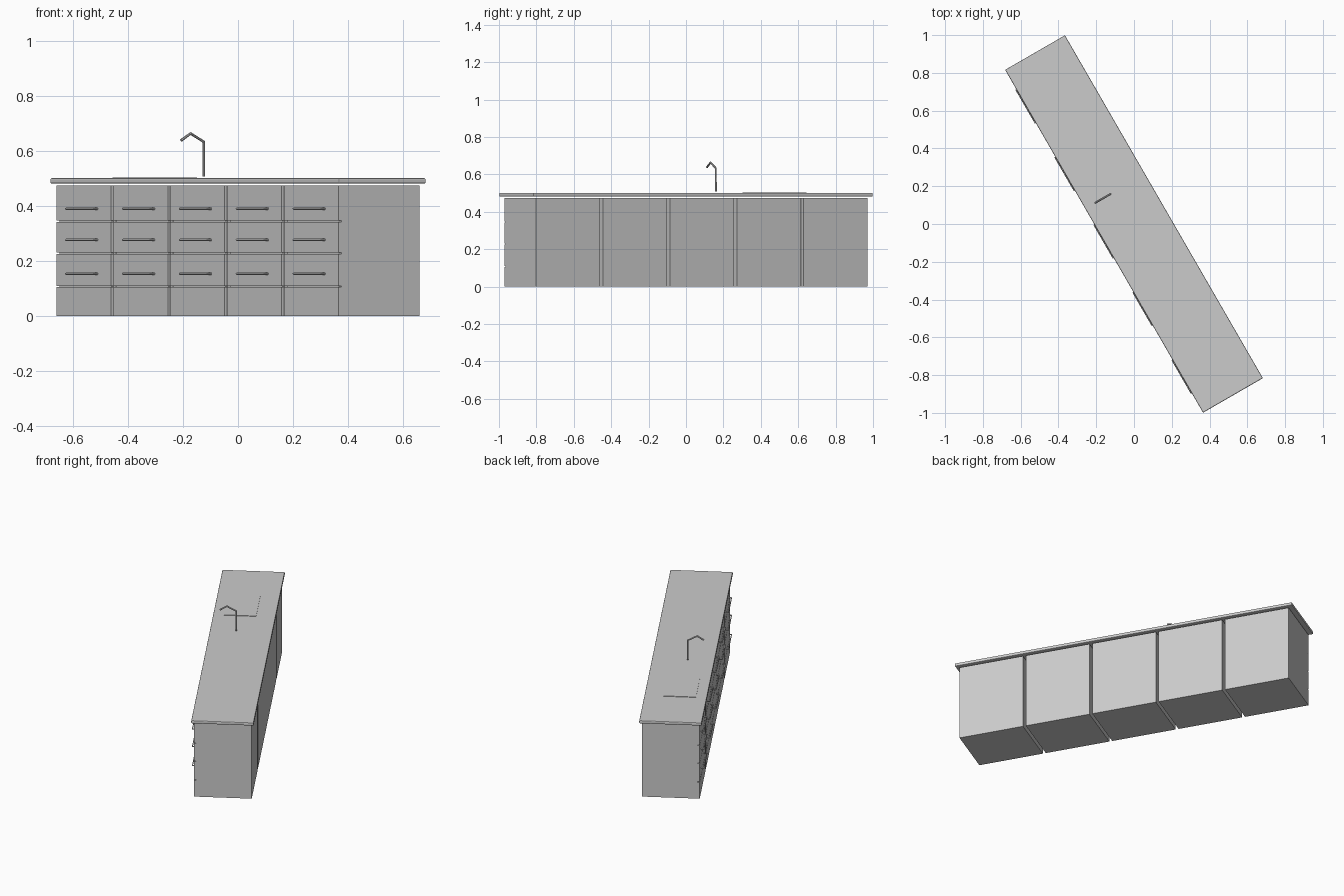
import bpy, math
from mathutils import Matrix

if "Cube" in bpy.data.objects:
    bpy.data.objects.remove(bpy.data.objects["Cube"])

ROT = Matrix.Rotation(math.radians(-60), 4, 'Z')   # whole counter stands diagonally
parts = []


def box(name, x0, x1, y0, y1, z0, z1):
    bpy.ops.mesh.primitive_cube_add(size=1)
    ob = bpy.context.object
    ob.name = name
    ob.data.transform(Matrix.Translation(((x0 + x1) / 2, (y0 + y1) / 2, (z0 + z1) / 2))
                      @ Matrix.Diagonal((x1 - x0, y1 - y0, z1 - z0, 1)))
    parts.append(ob)
    return ob


def tube(name, pts, r):
    cu = bpy.data.curves.new(name, 'CURVE')
    cu.dimensions = '3D'
    cu.bevel_depth = r
    cu.bevel_resolution = 2
    cu.use_fill_caps = True
    sp = cu.splines.new('POLY')
    sp.points.add(len(pts) - 1)
    for p, co in zip(sp.points, pts):
        p.co = (*co, 1)
    ob = bpy.data.objects.new(name, cu)
    bpy.context.collection.objects.link(ob)
    bpy.ops.object.select_all(action='DESELECT')
    ob.select_set(True)
    bpy.context.view_layer.objects.active = ob
    bpy.ops.object.convert(target='MESH')
    ob = bpy.context.object
    bpy.ops.object.shade_smooth_by_angle()
    parts.append(ob)


W, PITCH = 0.395, 0.413          # cabinet width and spacing
FRONT, BACK, TOP = -0.17, 0.17, 0.474
PANEL = 0.012
BANDS = [(0, 0.105), (0.11, 0.226), (0.231, 0.342), (0.347, TOP)]
HANDLES = [None, 0.154, 0.277, 0.39]

# five cabinets with plinth, drawer fronts and bar handles
for i in range(5):
    cx = (i - 2) * PITCH
    a, b = cx - W / 2, cx + W / 2
    box(f"cabinet_{i}", a, b, FRONT + PANEL, BACK, 0, TOP)
    for j, (z0, z1) in enumerate(BANDS):
        kind = "drawer_front" if j else "plinth"
        box(f"{kind}_{i}_{j}", a, b, FRONT, FRONT + PANEL, z0, z1)
        h = HANDLES[j]
        if h:
            tube(f"handle_{i}_{j}", [(cx - 0.1, FRONT + 0.002, h), (cx - 0.1, FRONT - 0.016, h),
                                     (cx + 0.1, FRONT - 0.016, h), (cx + 0.1, FRONT + 0.002, h)], 0.004)

# worktop with softened edges
top = box("worktop", -1.048, 1.048, -0.183, 0.183, 0.481, 0.501)
bev = top.modifiers.new("soft_edges", 'BEVEL')
bev.width = 0.005
bev.segments = 2

# thin sink plate
box("sink_plate", -0.702, -0.418, -0.12, 0.07, 0.499, 0.504)

# bent tap
tube("tap", [(-0.2, -0.028, 0.507), (-0.2, -0.028, 0.633),
             (-0.2, -0.083, 0.663), (-0.2, -0.123, 0.638)], 0.0055)

for ob in parts:
    ob.matrix_world = ROT
